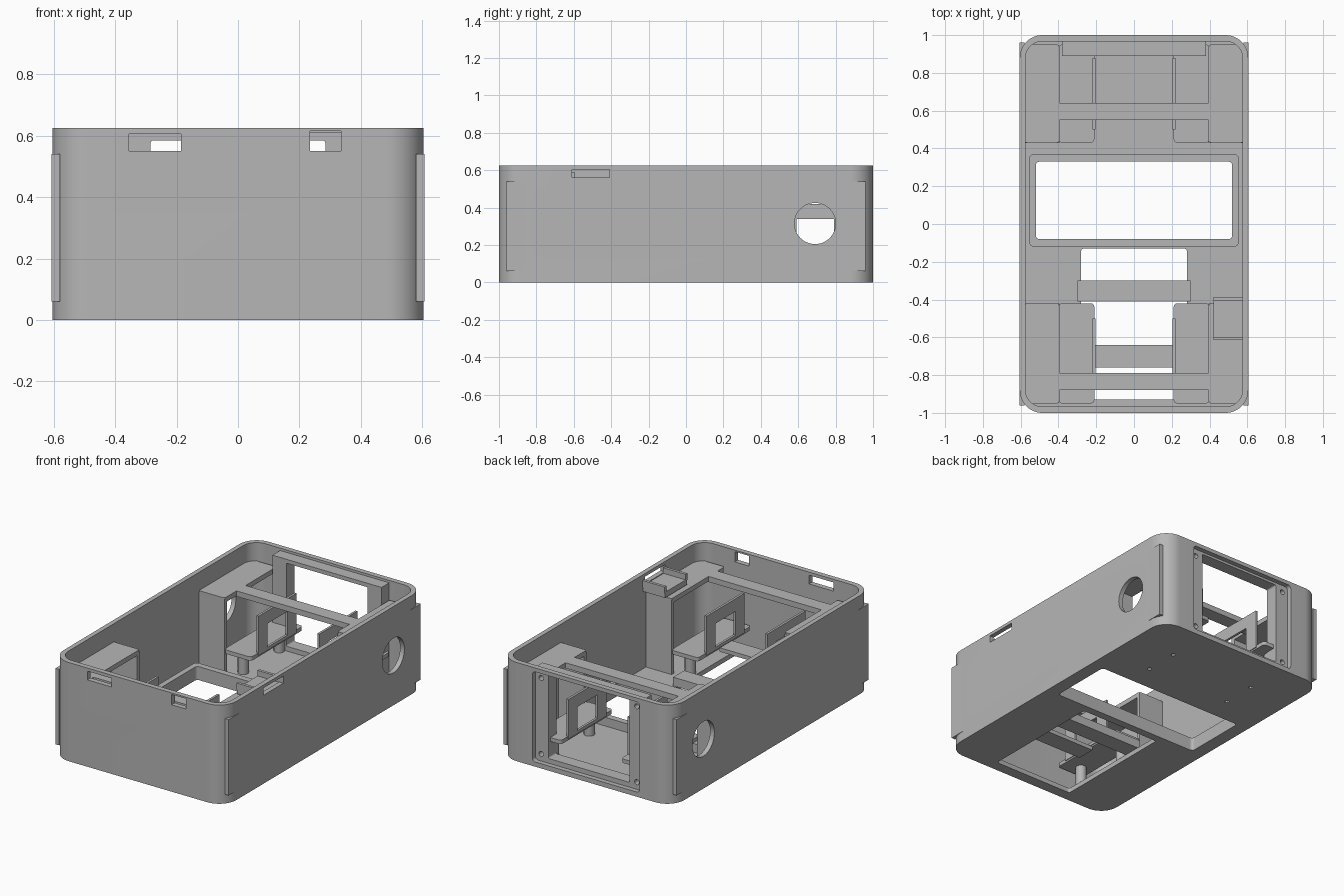
import bpy, bmesh, math
from mathutils import Vector

cube = bpy.data.objects.get("Cube")
if cube:
    bpy.data.objects.remove(cube, do_unlink=True)

grey = bpy.data.materials.new("plain grey plastic")
grey.use_nodes = True
COLOR = (0.47, 0.47, 0.47, 1)
grey.diffuse_color = COLOR
grey.node_tree.nodes["Principled BSDF"].inputs["Base Color"].default_value = COLOR


def finish(bm, name):
    bmesh.ops.recalc_face_normals(bm, faces=bm.faces)
    mesh = bpy.data.meshes.new(name)
    bm.to_mesh(mesh)
    bm.free()
    mesh.materials.append(grey)
    ob = bpy.data.objects.new(name, mesh)
    bpy.context.collection.objects.link(ob)
    return ob


def block(name, x, y, z, r=0.0, axis="Z", steps=10):
    """Box between the given ranges, with corners rounded about one axis."""
    bm = bmesh.new()
    u, v, w = {"Z": (x, y, z), "Y": (x, z, y), "X": (y, z, x)}[axis]
    pts = []
    for i, (cu, cv) in enumerate([(u[1] - r, v[1] - r), (u[0] + r, v[1] - r),
                                  (u[0] + r, v[0] + r), (u[1] - r, v[0] + r)]):
        for k in range(steps + 1 if r else 1):
            a = math.pi / 2 * (i + k / steps)
            pts.append((cu + r * math.cos(a), cv + r * math.sin(a)))
    place = {"Z": lambda a, b, c: (a, b, c), "Y": lambda a, b, c: (a, c, b),
             "X": lambda a, b, c: (c, a, b)}[axis]
    face = bm.faces.new([bm.verts.new(place(a, b, w[0])) for a, b in pts])
    ext = bmesh.ops.extrude_face_region(bm, geom=[face])
    verts = [g for g in ext["geom"] if isinstance(g, bmesh.types.BMVert)]
    bmesh.ops.translate(bm, verts=verts, vec=Vector(place(0, 0, w[1] - w[0])))
    return finish(bm, name)


def rod(name, centre, radius, depth, axis="Z", segments=32):
    bm = bmesh.new()
    bmesh.ops.create_cone(bm, cap_ends=True, segments=segments, radius1=radius,
                          radius2=radius, depth=depth)
    for v in bm.verts:
        if axis == "X":
            v.co = (v.co.z, v.co.x, v.co.y)
        elif axis == "Y":
            v.co = (v.co.x, v.co.z, v.co.y)
        v.co += Vector(centre)
    return finish(bm, name)


def cut(target, *cutters):
    """Subtract each cutter and remove it."""
    for c in cutters:
        c.hide_render = True
        mod = target.modifiers.new("cut", "BOOLEAN")
        mod.operation, mod.solver, mod.object = "DIFFERENCE", "EXACT", c
        bpy.context.view_layer.objects.active = target
        bpy.ops.object.modifier_apply(modifier=mod.name)
        bpy.data.objects.remove(c, do_unlink=True)
    return target


# Open-topped case with rounded corners
case = block("case_shell", (-.605, .605), (-1, 1), (0, .625), .12, steps=14)
cut(case,
    block("c", (-.575, .575), (-.967, .967), (.03, .8), .09, steps=14),
    # floor openings
    block("c", (-.52, .52), (-.08, .33), (-.1, .2), .02),
    block("c", (-.28, .28), (-.93, -.13), (-.1, .2), .015),
    # front slots
    block("c", (-.355, -.185), (-1.1, -.9), (.55, .605)),
    block("c", (.235, .335), (-1.1, -.9), (.55, .615)),
    # slot in the left wall
    block("c", (.5, .7), (-.61, -.41), (.56, .605)),
    # back window
    block("c", (-.375, .375), (.9, 1.1), (.03, .6), .02, "Y"))

# Round side holes and three small button holes
for s in (-1, 1):
    for y in (-.69, .69):
        cut(case, rod("c", (s * .6, y, .315), .11, .2, "X", 48))
for y in (-.75, -.655, -.56):
    cut(case, rod("c", (-.6, y, .585), .026, .2, "X"))
# Screw holes in the floor
for x in (-.3, .3):
    for y in (.5, .72):
        cut(case, rod("c", (x, y, 0), .013, .04, segments=12))

# Raised rim around the large floor opening
rim = block("floor_opening_rim", (-.555, .555), (-.12, .37), (.02, .085), .025)
cut(rim, block("c", (-.52, .52), (-.08, .33), (-.1, .2), .02))

# Back window bezel, recessed in the wall, with corner screw holes
bezel = block("back_window_bezel", (-.382, .382), (.89, .97), (.02, .61))
cut(bezel, block("c", (-.285, .285), (.8, 1.1), (.06, .585), .01, "Y"))
for x in (-.335, .335):
    for z in (.075, .555):
        cut(bezel, rod("c", (x, .96, z), .016, .06, "Y", 16))

# Flat strips on the four vertical corners
for sx, side in ((-1, "right"), (1, "left")):
    for sy, end in ((-1, "front"), (1, "back")):
        block(f"{end}_{side}_corner_strip", sorted((sx * .58, sx * .607)),
              sorted((sy * .86, sy * .96)), (.06, .54))

# Two matching inner brackets: y0 is the inner panel, y1 the end by the wall
for end, y0, y1, beam in (("front", -.42, -.95, (-.88, -.79)),
                          ("back", .43, .95, (.55, .64))):
    d = 1 if y1 > y0 else -1
    mid = d * .69
    block(end + "_cross_beam", (-.41, .41), beam, (.475, .51))
    for s, side in ((-1, "right"), (1, "left")):
        name = f"{end}_{side}_"
        block(name + "bracket_top", sorted((s * .395, s * .58)),
              sorted((y0, y1)), (.48, .51), .015)
        block(name + "bracket_panel", sorted((s * .395, s * .58)),
              sorted((y0, y0 + d * .025)), (.02, .5))
        # platform on pegs with an upright windowed plate
        block(name + "platform", sorted((s * .21, s * .4)),
              sorted((y0, y1)), (.16, .185), .02)
        plate = block(name + "window_plate", sorted((s * .205, s * .22)),
                      sorted((d * .5, d * .88)), (.17, .42))
        cut(plate, block("c", sorted((s * .15, s * .3)),
                         sorted((mid - .1, mid + .1)), (.19, .34)))
        for y in (y0 + d * .08, y1 - d * .08):
            rod(name + "peg", (s * .32, y, .09), .032, .145, segments=24)

# Straps over the smaller floor opening
block("wide_strap", (-.3, .3), (-.41, -.3), (.03, .085))
block("narrow_strap", (-.215, .215), (-.76, -.64), (.14, .165))

# Small tray behind the left wall slot
block("slot_tray", (.42, .58), (-.61, -.39), (.52, .555))
for y in (-.615, -.405):
    block("slot_tray_edge", (.42, .58), (y, y + .018), (.55, .59))

# Smooth the curved faces, keep edges sharp
bpy.ops.object.select_all(action="DESELECT")
for ob in bpy.context.collection.objects:
    if ob.type == "MESH" and grey.name in ob.data.materials:
        ob.select_set(True)
        bpy.context.view_layer.objects.active = ob
bpy.ops.object.shade_smooth_by_angle(angle=math.radians(30))
